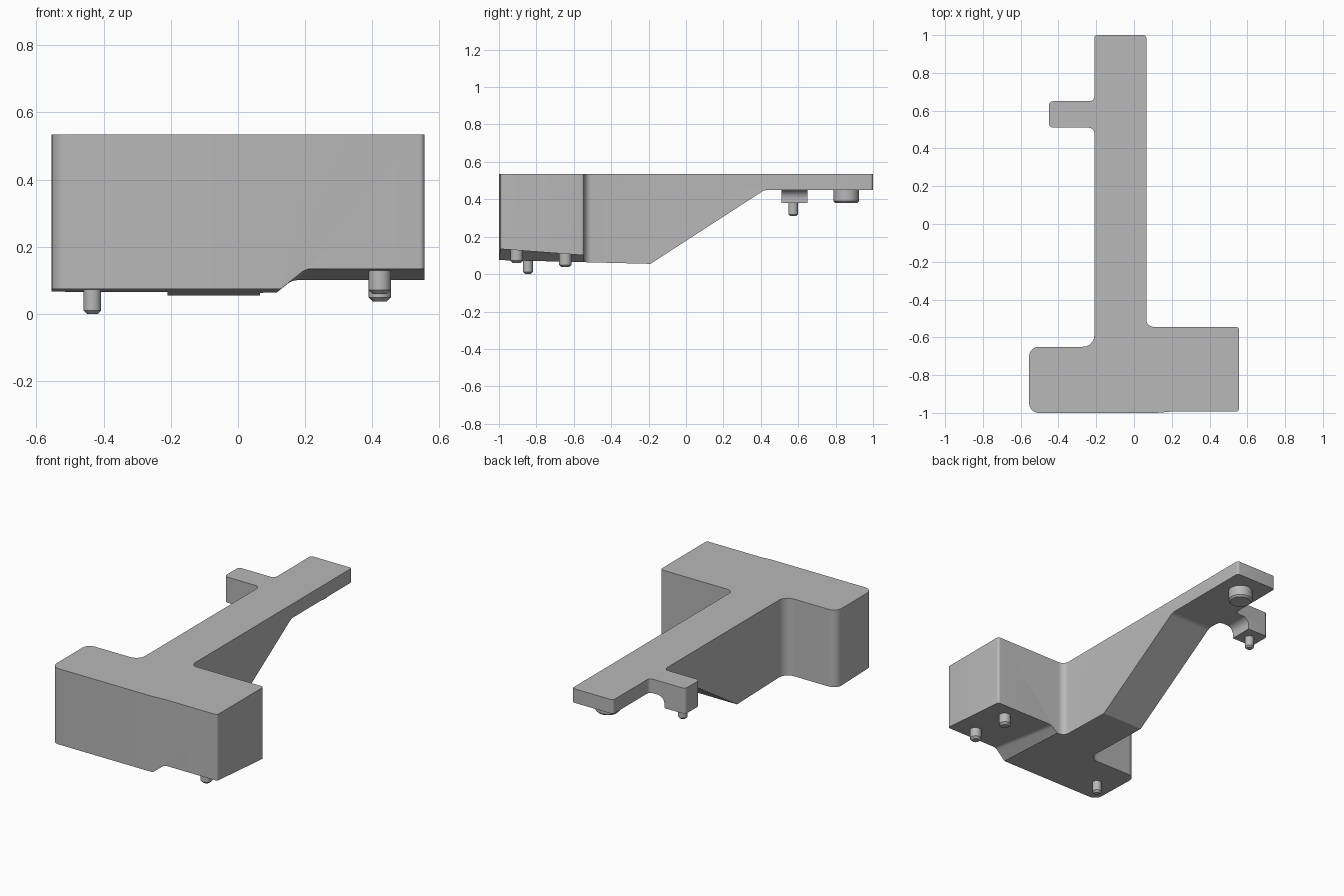
import bpy
import bmesh
import math
from mathutils import Vector

if "Cube" in bpy.data.objects:
    bpy.data.objects.remove(bpy.data.objects["Cube"], do_unlink=True)

grey = bpy.data.materials.new("plain grey")
grey.use_nodes = True
grey.diffuse_color = (0.48, 0.48, 0.48, 1)
grey.node_tree.nodes["Principled BSDF"].inputs["Base Color"].default_value = (0.48, 0.48, 0.48, 1)


def rounded(corners, steps=6):
    """Turn (u, v, radius) corners into a polygon with filleted corners."""
    result = []
    for i, (u, v, radius) in enumerate(corners):
        p = Vector((u, v))
        if not radius:
            result.append(p)
            continue
        a = (Vector(corners[i - 1][:2]) - p).normalized()
        b = (Vector(corners[(i + 1) % len(corners)][:2]) - p).normalized()
        half = a.angle(b) / 2
        centre = p + (a + b).normalized() * radius / math.sin(half)
        start = p + a * radius / math.tan(half) - centre
        end = p + b * radius / math.tan(half) - centre
        sweep = math.pi - 2 * half
        for k in range(steps + 1):
            t = k / steps
            offset = start * math.sin((1 - t) * sweep) + end * math.sin(t * sweep)
            result.append(centre + offset / math.sin(sweep))
    return result


def finish(name, bm):
    bmesh.ops.recalc_face_normals(bm, faces=bm.faces)
    mesh = bpy.data.meshes.new(name)
    bm.to_mesh(mesh)
    bm.free()
    mesh.materials.append(grey)
    obj = bpy.data.objects.new(name, mesh)
    bpy.context.collection.objects.link(obj)
    return obj


def loft(first, second):
    """Solid between two matching loops of 3D points."""
    bm = bmesh.new()
    a = [bm.verts.new(p) for p in first]
    b = [bm.verts.new(p) for p in second]
    bm.faces.new(a)
    bm.faces.new(b)
    for i in range(len(a)):
        bm.faces.new((a[i - 1], a[i], b[i], b[i - 1]))
    return bm


def activate(obj):
    bpy.ops.object.select_all(action="DESELECT")
    obj.select_set(True)
    bpy.context.view_layer.objects.active = obj


def cut(obj, cutter):
    cutter.hide_render = True
    mod = obj.modifiers.new("cut", "BOOLEAN")
    mod.operation = "DIFFERENCE"
    mod.solver = "EXACT"
    mod.object = cutter
    activate(obj)
    bpy.ops.object.modifier_apply(modifier=mod.name)
    bpy.data.objects.remove(cutter, do_unlink=True)


TOP = 0.535

# Plan outline: front block, long arm and side bracket
outline = rounded([
    (-0.555, -1, 0.05), (0.12, -1, 0), (0.2, -0.993, 0),
    (0.555, -0.993, 0.015), (0.555, -0.545, 0.015), (0.065, -0.545, 0.04),
    (0.065, 1, 0.015), (-0.21, 1, 0.015),
    (-0.21, 0.65, 0.025), (-0.45, 0.65, 0.022),
    (-0.45, 0.51, 0.022), (-0.21, 0.51, 0.03),
    (-0.21, -0.65, 0.06), (-0.555, -0.65, 0.05)])
body = finish("main_body", loft([(p.x, p.y, 0) for p in outline],
                                [(p.x, p.y, TOP) for p in outline]))

# Underside: nearly flat below the block, then sloping up to the thin arm
under = rounded([(-1.2, -0.3, 0), (-1.2, 0.08, 0), (-0.19, 0.055, 0),
                 (0.42, 0.45, 0.06), (1.2, 0.45, 0), (1.2, -0.3, 0)])
cut(body, finish("underside_cutter", loft([(-1, p.x, p.y) for p in under],
                                          [(1, p.x, p.y) for p in under])))


# Raised, tilted underside on one end of the block, reached by a short ramp
def raised_section(y):
    height = 0.135 - 0.075 * (y + 1)
    pts = rounded([(0.01, -0.02, 0), (0.13 + (height - 0.075) * 1.2, height, 0.05),
                   (0.8, height, 0), (0.8, -0.02, 0)])
    return [(p.x, y, p.y) for p in pts]


cut(body, finish("raised_cutter", loft(raised_section(-1.1), raised_section(-0.5))))

# Foot under the bracket, blended into its underside
foot_profile = rounded([(-0.45, 0.45, 0), (-0.45, 0.38, 0), (-0.31, 0.38, 0),
                        (-0.31, 0.45, 0.045), (-0.24, 0.45, 0)])
bm = loft([(p.x, 0.51, p.y) for p in foot_profile],
          [(p.x, 0.65, p.y) for p in foot_profile])
ends = [e for e in bm.edges if all(v.co.x < -0.449 for v in e.verts)
        and abs(e.verts[0].co.y - e.verts[1].co.y) < 0.001]
bmesh.ops.bevel(bm, geom=ends, offset=0.022, segments=6, profile=0.5, affect="EDGES")
foot = finish("bracket_foot", bm)


# Locating pins with chamfered tips
def pin(name, x, y, radius, low, high, chamfer):
    bm = bmesh.new()
    bmesh.ops.create_cone(bm, cap_ends=True, segments=32, radius1=radius,
                          radius2=radius, depth=high - low)
    bmesh.ops.translate(bm, verts=bm.verts, vec=(x, y, (low + high) / 2))
    rim = [e for e in bm.edges if all(v.co.z < low + 0.001 for v in e.verts)]
    bmesh.ops.bevel(bm, geom=rim, offset=chamfer, segments=1, affect="EDGES")
    return finish(name, bm)


pins = [
    pin("block_right_pin", -0.433, -0.845, 0.026, 0, 0.1, 0.011),
    pin("block_left_front_pin", 0.422, -0.905, 0.033, 0.06, 0.16, 0.012),
    pin("block_left_rear_pin", 0.422, -0.645, 0.033, 0.038, 0.14, 0.012),
    pin("arm_end_stud", -0.075, 0.857, 0.068, 0.38, 0.47, 0.01),
    pin("bracket_pin", -0.38, 0.573, 0.026, 0.31, 0.4, 0.01)]

for obj in [body, foot] + pins:
    activate(obj)
    bpy.ops.object.shade_smooth_by_angle(angle=math.radians(25))
